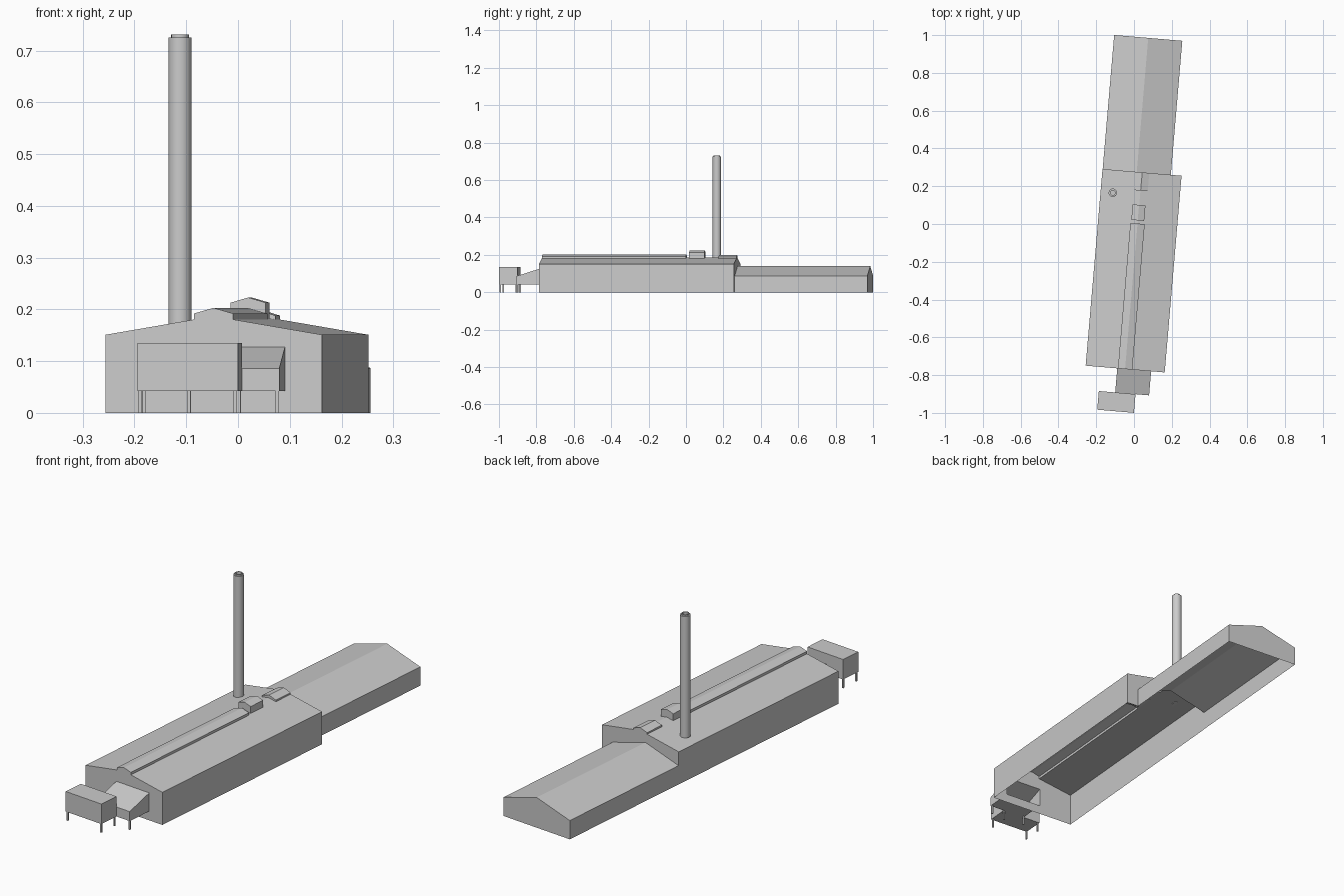
import bpy, bmesh, math
from mathutils import Matrix, Vector

if "Cube" in bpy.data.objects:
    bpy.data.objects.remove(bpy.data.objects["Cube"])

# the whole plant is turned slightly clockwise seen from above
TURN = Matrix.Rotation(math.radians(-4.9), 4, 'Z')


def finish(name, bm):
    bmesh.ops.recalc_face_normals(bm, faces=bm.faces)
    bm.transform(TURN)
    me = bpy.data.meshes.new(name)
    bm.to_mesh(me)
    bm.free()
    ob = bpy.data.objects.new(name, me)
    bpy.context.collection.objects.link(ob)
    return ob


def extrude(name, pts, vec):
    """Closed prism from a list of 3D points pushed along vec."""
    bm = bmesh.new()
    face = bm.faces.new([bm.verts.new(p) for p in pts])
    ret = bmesh.ops.extrude_face_region(bm, geom=[face], use_keep_orig=True)
    moved = [g for g in ret['geom'] if isinstance(g, bmesh.types.BMVert)]
    bmesh.ops.translate(bm, verts=moved, vec=vec)
    return finish(name, bm)


def gabled(name, x0, x1, y0, y1, base, eave, ridge):
    prof = [(x0, base), (x1, base), (x1, eave), ((x0 + x1) / 2, ridge), (x0, eave)]
    return extrude(name, [(x, y0, z) for x, z in prof], Vector((0, y1 - y0, 0)))


def box(name, x0, x1, y0, y1, z0, z1):
    return extrude(name, [(x0, y0, z0), (x1, y0, z0), (x1, y1, z0), (x0, y1, z0)],
                   Vector((0, 0, z1 - z0)))


# main hall, with everything that opens into it
shell = gabled("factory_shell", -.191, .229, -.769, .276, 0, .151, .187)
joined = [
    gabled("rear_hall", -.190, .172, .20, .988, 0, .087, .14),
    gabled("long_roof_monitor", -.0195, .0565, -.769, .004, .165, .192, .203),
    gabled("rear_roof_monitor", -.0175, .0575, .179, .276, .165, .188, .2),
]
# lean-to annex on the front wall, sloping down to the front
side = [(-.897, .042), (-.74, .042), (-.74, .137), (-.897, .086)]
side[2] = (-.74, .086 + .041 * .157 / .128)
joined.append(extrude("front_annex", [(-.023, y, z) for y, z in side], Vector((.180, 0, 0))))

bpy.context.view_layer.objects.active = shell
for part in joined:
    mod = shell.modifiers.new("join", 'BOOLEAN')
    mod.operation = 'UNION'
    mod.solver = 'EXACT'
    mod.object = part
    bpy.ops.object.modifier_apply(modifier=mod.name)
    bpy.data.objects.remove(part)

# the halls have no floor
bm = bmesh.new()
bm.from_mesh(shell.data)
floor = [f for f in bm.faces if all(v.co.z < .001 for v in f.verts)]
bmesh.ops.delete(bm, geom=floor, context='FACES')
bm.to_mesh(shell.data)
bm.free()

# small vent house on the ridge
gabled("roof_vent", -.016, .052, .021, .103, .178, .213, .223)

# raised cabin at the front end and thin legs
box("front_cabin", -.110, .085, -.996, -.897, .042, .135)
W = .007
legs = [(-.108, -.993), (.076, -.993), (-.108, -.907), (.076, -.907),
        (-.022, -.895), (.149, -.895)]
for i, (x, y) in enumerate(legs):
    box(f"support_leg_{i + 1}", x, x + W, y, y + W, 0, .044)

# chimney: lathe profile with a narrower open lip
prof = [(.0, .163), (.0225, .163), (.0225, .725), (.017, .725), (.017, .731),
        (.013, .731), (.013, .70), (.0, .70)]
bm = bmesh.new()
vs = [bm.verts.new((r, 0, z)) for r, z in prof]
es = [bm.edges.new(p) for p in zip(vs, vs[1:])]
bmesh.ops.spin(bm, geom=vs + es, cent=(0, 0, 0), axis=(0, 0, 1),
               angle=math.tau, steps=16, use_merge=True)
bmesh.ops.remove_doubles(bm, verts=bm.verts, dist=1e-5)
bm.transform(Matrix.Translation((-.1258, .155, 0)))
chimney = finish("chimney", bm)
bpy.ops.object.select_all(action='DESELECT')
chimney.select_set(True)
bpy.context.view_layer.objects.active = chimney
bpy.ops.object.shade_smooth_by_angle(angle=math.radians(30))
